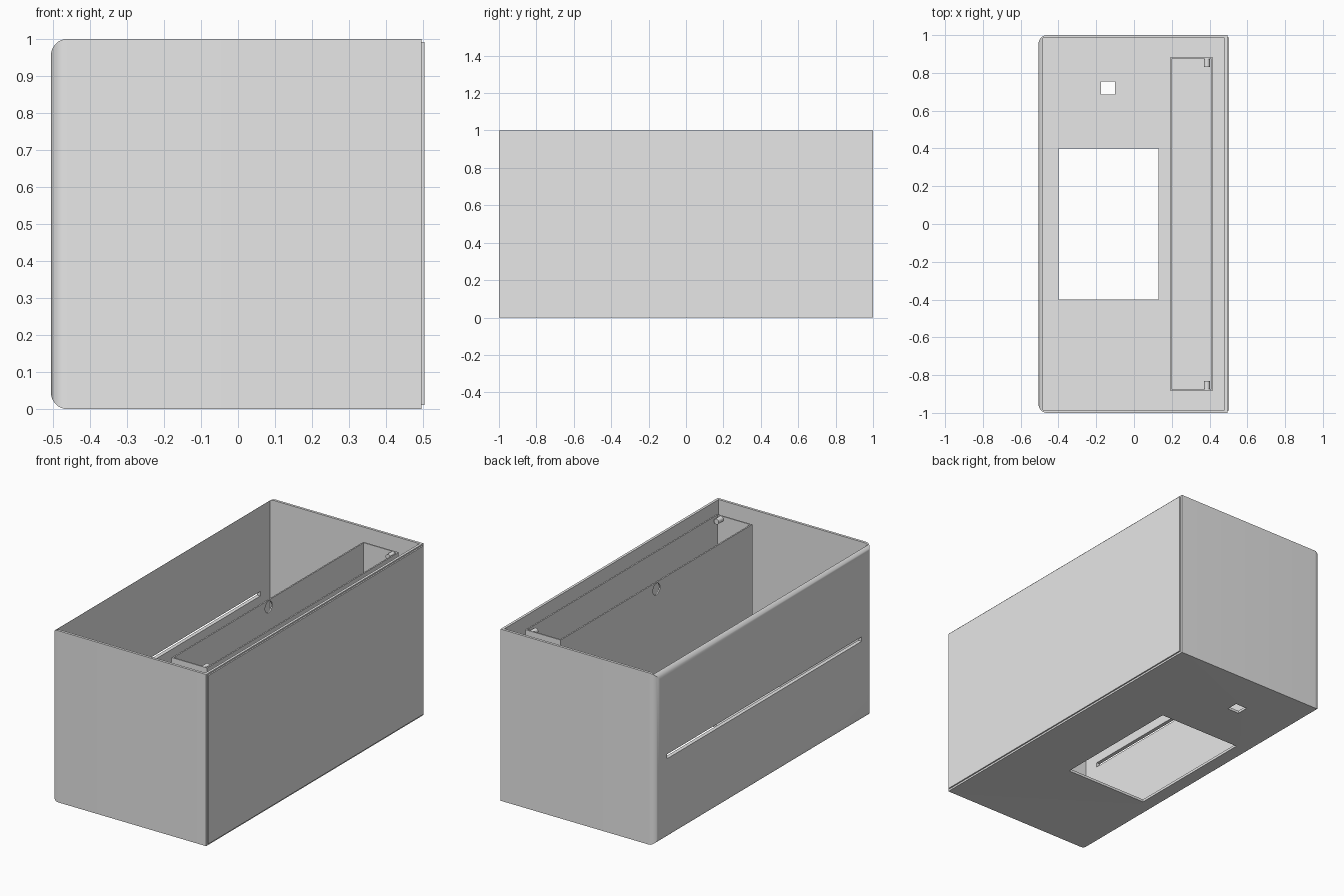
import bpy, bmesh, math
from mathutils import Matrix

if "Cube" in bpy.data.objects:
    bpy.data.objects.remove(bpy.data.objects["Cube"])

grey = bpy.data.materials.new("light_grey")
grey.diffuse_color = (0.8, 0.8, 0.8, 1)
grey.use_nodes = True
grey.node_tree.nodes["Principled BSDF"].inputs["Base Color"].default_value = grey.diffuse_color


def finish(name, bm):
    bmesh.ops.recalc_face_normals(bm, faces=bm.faces)
    me = bpy.data.meshes.new(name)
    bm.to_mesh(me)
    bm.free()
    me.materials.append(grey)
    ob = bpy.data.objects.new(name, me)
    bpy.context.collection.objects.link(ob)
    return ob


def box(name, x, y, z, round_left=0.0):
    """Box from (min, max) ranges, optionally rounding the edges of its -x face."""
    bm = bmesh.new()
    bmesh.ops.create_cube(bm, size=1)
    for v in bm.verts:
        v.co = [r[0] if c < 0 else r[1] for c, r in zip(v.co, (x, y, z))]
    if round_left:
        edges = [e for e in bm.edges if all(v.co.x < x[0] + 1e-5 for v in e.verts)]
        bmesh.ops.bevel(bm, geom=edges, offset=round_left, segments=8,
                        profile=0.5, affect='EDGES')
    return finish(name, bm)


def rod(name, centre, radius, length, axis):
    bm = bmesh.new()
    rot = Matrix.Rotation(math.pi / 2, 4, axis)
    bmesh.ops.create_cone(bm, cap_ends=True, segments=24, radius1=radius,
                          radius2=radius, depth=length,
                          matrix=Matrix.Translation(centre) @ rot)
    return finish(name, bm)


def select(ob):
    bpy.ops.object.select_all(action='DESELECT')
    ob.select_set(True)
    bpy.context.view_layer.objects.active = ob


def cut(ob, *cutters):
    select(ob)
    for c in cutters:
        mod = ob.modifiers.new("cut", 'BOOLEAN')
        mod.operation = 'DIFFERENCE'
        mod.solver = 'EXACT'
        mod.object = c
        bpy.ops.object.modifier_apply(modifier=mod.name)
        bpy.data.objects.remove(c)


def smooth(ob):
    select(ob)
    bpy.ops.object.shade_smooth_by_angle(angle=math.radians(30))


# Open-topped case with rounded left edges, window, socket hole and long slot
case = box("case", (-0.505, 0.495), (-1, 1), (0, 1), 0.045)
cut(case,
    box("cavity", (-0.483, 0.48), (-0.985, 0.985), (0.015, 1.2)),
    box("window", (-0.40, 0.13), (-0.40, 0.40), (-0.1, 0.1)),
    box("socket_hole", (-0.175, -0.10), (0.685, 0.755), (-0.1, 0.1)),
    box("slot", (-0.6, -0.45), (-0.895, 0.895), (0.472, 0.498)))
smooth(case)

# Thin cover plate on the right side
box("cover_plate", (0.495, 0.503), (-0.988, 0.988), (0.011, 0.992))

# Inner compartment with a cable hole in its left wall
tray = box("inner_compartment", (0.19, 0.418), (-0.882, 0.882), (0.015, 0.972))
cut(tray,
    box("tray_cavity", (0.198, 0.41), (-0.874, 0.874), (0.023, 1.2)),
    rod("cable_hole", (0.19, 0, 0.932), 0.033, 0.1, 'Y'))
smooth(tray)

# Small pegs on the end walls of the compartment
for side, label in ((-1, "front"), (1, "back")):
    smooth(rod(label + "_peg", (0.386, side * 0.853, 0.955), 0.016, 0.046, 'X'))
